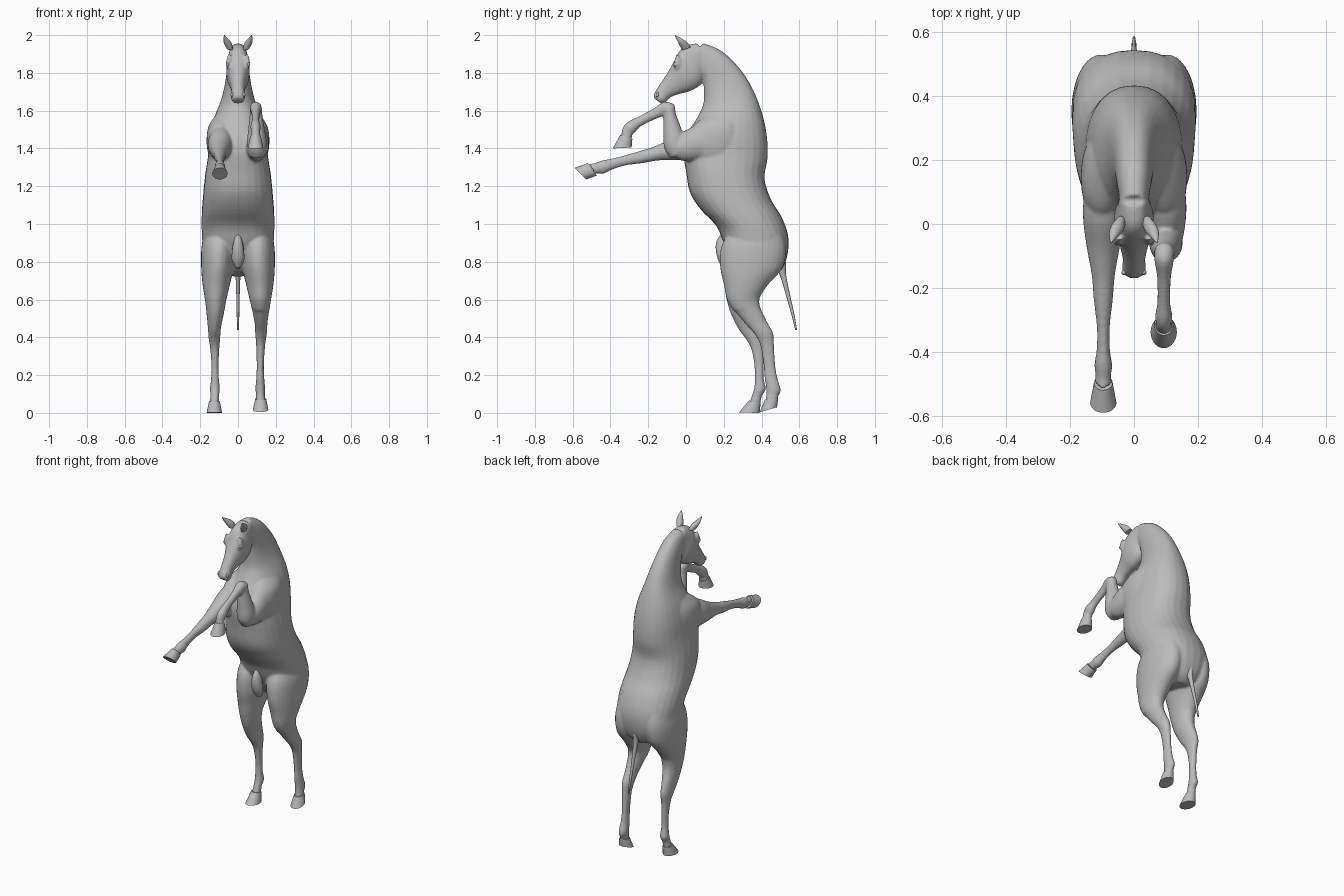
import bpy, bmesh, math
from mathutils import Vector

coat = bpy.data.materials.new("grey coat")
coat.diffuse_color = (0.5, 0.5, 0.5, 1)


def spline(rows, steps):
    """Smoothly interpolate section rows."""
    rows = [Vector(r) for r in rows]
    out = []
    for i in range(len(rows) - 1):
        p0, p1, p2 = rows[max(i - 1, 0)], rows[i], rows[i + 1]
        p3 = rows[min(i + 2, len(rows) - 1)]
        for s in range(steps):
            t = s / steps
            out.append(p1 + 0.5 * t * (p2 - p0) + t * t * (p0 - 2.5 * p1 + 2 * p2 - 0.5 * p3)
                       + t ** 3 * (1.5 * p1 - 0.5 * p0 - 1.5 * p2 + 0.5 * p3))
    return out + [rows[-1]]


def loft(bm, rows, steps=4, sides=28, power=1.0):
    """Each row: edge point A (y, z), edge point B (y, z), centre x, half width."""
    rings = []
    for ya, za, yb, zb, x, w in spline(rows, steps):
        ring = []
        for k in range(sides):
            a = 2 * math.pi * k / sides
            c, s = math.cos(a), math.sin(a)
            c = math.copysign(abs(c) ** power, c)
            s = math.copysign(abs(s) ** power, s)
            ring.append(bm.verts.new((x + w * s, (ya + yb) / 2 + c * (ya - yb) / 2,
                                      (za + zb) / 2 + c * (za - zb) / 2)))
        rings.append(ring)
    faces = [bm.faces.new(rings[0]), bm.faces.new(rings[-1][::-1])]
    for r, q in zip(rings, rings[1:]):
        for k in range(sides):
            n = (k + 1) % sides
            faces.append(bm.faces.new((r[k], q[k], q[n], r[n])))
    bmesh.ops.recalc_face_normals(bm, faces=faces)


def finish(bm, name):
    mesh = bpy.data.meshes.new(name)
    bm.to_mesh(mesh)
    bm.free()
    ob = bpy.data.objects.new(name, mesh)
    bpy.context.collection.objects.link(ob)
    mesh.materials.append(coat)
    bpy.ops.object.select_all(action='DESELECT')
    ob.select_set(True)
    bpy.context.view_layer.objects.active = ob
    bpy.ops.object.shade_smooth_by_angle(angle=math.radians(45))
    return ob


def part(name, rows, **kw):
    bm = bmesh.new()
    loft(bm, rows, **kw)
    return finish(bm, name)


body = bmesh.new()

# Neck, barrel and croup
loft(body, [
    (.03, 1.85, .09, 1.958, 0, .042), (.085, 1.78, .19, 1.915, 0, .055),
    (.095, 1.70, .295, 1.81, 0, .066), (.09, 1.63, .365, 1.69, 0, .088),
    (.055, 1.555, .41, 1.56, 0, .128), (0, 1.47, .43, 1.45, 0, .15),
    (-.015, 1.38, .432, 1.35, 0, .158), (0, 1.28, .416, 1.24, 0, .174),
    (.02, 1.17, .45, 1.13, 0, .185), (.075, 1.08, .51, 1.03, 0, .192),
    (.16, .99, .542, .93, 0, .192), (.2, .90, .536, .83, 0, .18),
    (.25, .81, .505, .755, 0, .12), (.3, .75, .46, .72, 0, .05)], power=.88)

# Head
loft(body, [
    (.06, 1.957, .10, 1.86, 0, .045), (0, 1.945, .10, 1.79, 0, .053),
    (-.035, 1.915, .075, 1.735, 0, .062), (-.065, 1.86, .02, 1.703, 0, .058),
    (-.098, 1.80, -.03, 1.69, 0, .044), (-.138, 1.74, -.08, 1.672, 0, .035),
    (-.168, 1.69, -.11, 1.643, 0, .037), (-.168, 1.665, -.13, 1.637, 0, .026)], power=.9)

# Shoulder and brow muscles, mirrored
for s in (-1, 1):
    loft(body, [(.10, 1.57, .27, 1.60, .08 * s, .03), (.03, 1.51, .29, 1.52, .095 * s, .062),
                (0, 1.42, .29, 1.42, .10 * s, .066), (.06, 1.34, .25, 1.34, .11 * s, .04)])
    loft(body, [(-.05, 1.90, -.02, 1.87, .045 * s, .012), (-.065, 1.86, -.03, 1.83, .05 * s, .014),
                (-.065, 1.83, -.04, 1.81, .045 * s, .010)])
    # Thigh down to the stifle
    loft(body, [
        (.26, 1.0, .50, .98, .10 * s, .07), (.19, .89, .53, .87, .103 * s, .09),
        (.18, .78, .51, .765, .108 * s, .087), (.20, .68, .44, .685, .115 * s, .073),
        (.217, .60, .39, .61, .118 * s, .058), (.25, .54, .385, .56, .12 * s, .047)])

# Hind lower legs: the left one steps forward
loft(body, [
    (.21, .62, .395, .63, -.118, .06), (.235, .53, .385, .55, -.12, .048),
    (.28, .44, .415, .45, -.125, .034), (.315, .395, .425, .40, -.125, .031),
    (.345, .34, .415, .34, -.123, .024), (.362, .25, .412, .25, -.122, .019),
    (.364, .18, .412, .18, -.122, .021), (.362, .135, .422, .125, -.122, .026),
    (.348, .09, .402, .09, -.123, .023), (.335, .05, .395, .05, -.125, .027)])
loft(body, [
    (.21, .62, .395, .63, .118, .06), (.25, .55, .39, .57, .12, .048),
    (.315, .47, .43, .48, .122, .034), (.36, .42, .46, .425, .122, .031),
    (.393, .36, .466, .36, .12, .024), (.41, .26, .473, .25, .118, .019),
    (.415, .19, .485, .18, .118, .021), (.423, .14, .502, .12, .118, .026),
    (.425, .10, .49, .09, .119, .023), (.42, .06, .485, .07, .12, .027)])

# Stretched left foreleg
loft(body, [
    (.16, 1.52, .2, 1.33, -.085, .065), (.03, 1.51, .05, 1.335, -.092, .068),
    (-.08, 1.45, -.04, 1.337, -.096, .054), (-.17, 1.41, -.14, 1.337, -.096, .037),
    (-.24, 1.388, -.23, 1.322, -.096, .030), (-.33, 1.362, -.32, 1.31, -.096, .020),
    (-.40, 1.345, -.39, 1.288, -.096, .021), (-.445, 1.336, -.435, 1.267, -.096, .028),
    (-.485, 1.322, -.465, 1.267, -.096, .024), (-.515, 1.318, -.475, 1.262, -.096, .028)])

# Folded right foreleg: upper arm, forearm, cannon
loft(body, [
    (.2, 1.53, .2, 1.34, .085, .065), (.05, 1.52, .07, 1.335, .098, .066),
    (-.04, 1.47, -.02, 1.335, .10, .056), (-.10, 1.44, -.10, 1.37, .10, .038)])
loft(body, [
    (-.01, 1.39, -.08, 1.345, .10, .045), (-.01, 1.46, -.115, 1.40, .10, .052),
    (-.03, 1.52, -.12, 1.48, .098, .044), (-.052, 1.58, -.12, 1.55, .096, .035),
    (-.06, 1.63, -.12, 1.60, .095, .031)])
loft(body, [
    (-.065, 1.635, -.07, 1.585, .094, .028), (-.115, 1.648, -.10, 1.578, .094, .031),
    (-.175, 1.61, -.155, 1.558, .094, .022), (-.25, 1.57, -.235, 1.52, .093, .020),
    (-.305, 1.543, -.27, 1.485, .093, .027), (-.335, 1.51, -.283, 1.475, .093, .024),
    (-.345, 1.46, -.288, 1.445, .093, .028)])

# Fuse the flesh into one smooth skin
skin = finish(body, "body_skin")
fuse = skin.modifiers.new("fuse", 'REMESH')
fuse.mode = 'VOXEL'
fuse.voxel_size = 0.007
fuse.use_smooth_shade = True
relax = skin.modifiers.new("relax", 'SMOOTH')
relax.factor = 0.5
relax.iterations = 5

# Hooves
for name, rows in {
    "hind_hoof_left": [(.333, .065, .395, .055, -.125, .029), (.28, .002, .39, .0, -.125, .041)],
    "hind_hoof_right": [(.418, .07, .488, .08, .12, .029), (.39, .004, .482, .03, .12, .041)],
    "fore_hoof_left": [(-.52, 1.322, -.472, 1.256, -.096, .029), (-.59, 1.297, -.528, 1.236, -.096, .041)],
    "fore_hoof_right": [(-.348, 1.472, -.284, 1.45, .093, .029), (-.388, 1.40, -.288, 1.405, .093, .041)],
}.items():
    part(name, rows, steps=3)

# Tail dock
part("tail", [(.47, .78, .53, .80, 0, .02), (.50, .72, .53, .73, 0, .013),
              (.53, .62, .552, .62, 0, .009), (.558, .52, .574, .52, 0, .007),
              (.578, .44, .588, .44, 0, .004)], sides=12)

# Sheath under the belly
part("sheath", [(.19, .95, .22, .93, 0, .012), (.162, .91, .23, .90, 0, .024),
                (.158, .86, .23, .85, 0, .032), (.17, .81, .23, .80, 0, .032),
                (.19, .77, .24, .76, 0, .012)], sides=16)

# Ears, eyes and nostrils
for s, side in ((-1, "left"), (1, "right")):
    part("ear_" + side, [(-.02, 1.92, .025, 1.935, .042 * s, .016), (-.034, 1.945, .008, 1.96, .052 * s, .02),
                         (-.045, 1.968, -.016, 1.978, .062 * s, .016), (-.06, 1.998, -.057, 2.0, .072 * s, .002)],
         sides=14)
    for name, pos, size in (("eye_", (.054 * s, -.052, 1.845), (.010, .015, .012)),
                            ("nostril_", (.031 * s, -.152, 1.685), (.008, .008, .013))):
        bm = bmesh.new()
        bmesh.ops.create_uvsphere(bm, u_segments=14, v_segments=10, radius=1)
        bmesh.ops.scale(bm, vec=size, verts=bm.verts)
        bmesh.ops.translate(bm, vec=pos, verts=bm.verts)
        finish(bm, name + side)
